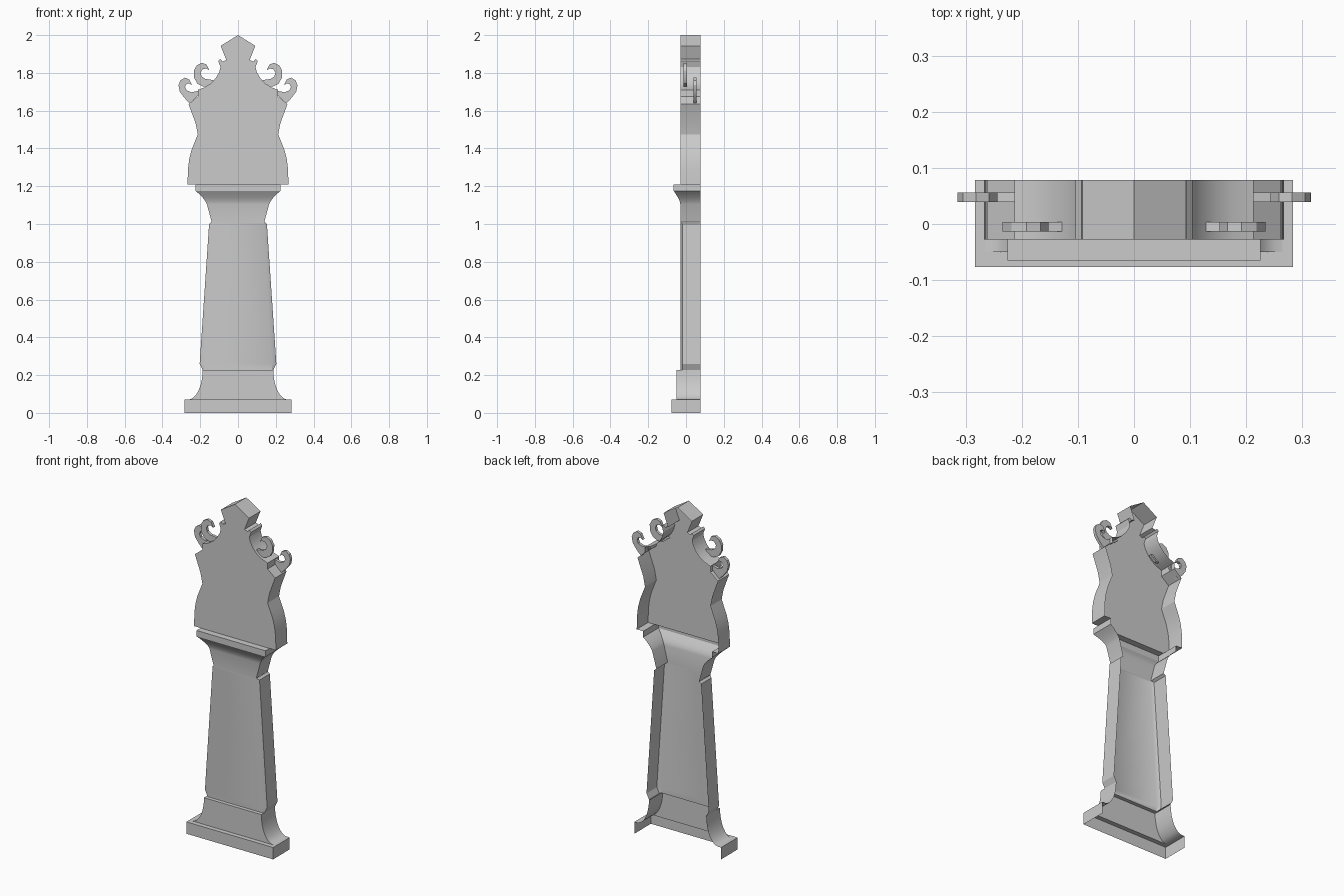
import bpy, bmesh, math

if "Cube" in bpy.data.objects:
    bpy.data.objects.remove(bpy.data.objects["Cube"])

BACK = 0.078     # open rear plane of the whole shell
FACE = -0.028    # front plane of trunk and head


def finish(name, bm, closed=False):
    bmesh.ops.remove_doubles(bm, verts=bm.verts, dist=1e-5)
    bmesh.ops.dissolve_degenerate(bm, edges=bm.edges, dist=1e-5)
    bmesh.ops.recalc_face_normals(bm, faces=bm.faces)
    # open shells must face forward
    if not closed and sum(f.normal.y * f.calc_area() for f in bm.faces) > 0:
        bmesh.ops.reverse_faces(bm, faces=bm.faces)
    me = bpy.data.meshes.new(name)
    bm.to_mesh(me)
    bm.free()
    me.shade_smooth()
    me.set_sharp_from_angle(angle=math.radians(30))
    ob = bpy.data.objects.new(name, me)
    bpy.context.collection.objects.link(ob)
    return ob


def shell(name, rows):
    """Loft three-sided rows upward; each row is z followed by half-path (x, y) points."""
    bm = bmesh.new()
    rings = []
    for z, *half in rows:
        half = [(half[0][0], BACK)] + half
        path = half + [(-x, y) for x, y in reversed(half)]
        rings.append([bm.verts.new((x, y, z)) for x, y in path])
    for a, b in zip(rings, rings[1:]):
        for i in range(len(a) - 1):
            bm.faces.new((a[i], a[i + 1], b[i + 1], b[i]))
    return finish(name, bm)


# plinth with top ledge
shell("plinth", [(0, (.283, -.077)), (.07, (.283, -.077)), (.07, (.262, -.05))])

# concave flared foot with a ledge up to the trunk
foot = []
for i in range(9):
    a = math.pi / 2 * (1 - i / 8)
    foot.append((.228 - .158 * math.sin(a), (.265 - .078 * math.cos(a), -.05)))
foot.append((.228, (.18, FACE)))
shell("flared_foot", foot)

# tapered trunk with chamfered corners
shell("trunk", [
    (.228, (.187, -.018), (.18, FACE)),
    (.26, (.203, -.018), (.178, FACE)),
    (1.0, (.153, -.018), (.138, FACE)),
    (1.01, (.14, FACE), (.138, FACE)),
])

# flared collar and its square cap
shell("collar", [
    (1.01, (.139, FACE)), (1.105, (.165, FACE - .002)), (1.12, (.172, -.033)),
    (1.14, (.187, -.042)), (1.16, (.207, -.055)), (1.175, (.225, -.065)),
    (1.21, (.225, -.065)), (1.21, (.225, FACE)),
])

# head: outline of the right half, from the bottom ledge to the finial peak
outline = [(.225, 1.21), (.267, 1.21), (.265, 1.29), (.258, 1.345), (.245, 1.395),
           (.229, 1.435), (.213, 1.475), (.225, 1.535), (.262, 1.635), (.213, 1.675),
           (.213, 1.71), (.175, 1.724), (.143, 1.745), (.118, 1.772), (.1, 1.803),
           (.093, 1.83), (.104, 1.862), (.094, 1.873), (.082, 1.86), (.062, 1.868),
           (.092, 1.943), (0, 2.0)]
full = outline + [(-x, z) for x, z in reversed(outline[:-1])]
bm = bmesh.new()
front = [bm.verts.new((x, FACE, z)) for x, z in full]
rear = [bm.verts.new((x, BACK, z)) for x, z in full]
bm.faces.new(front)
for i in range(len(full) - 1):
    bm.faces.new((front[i], front[i + 1], rear[i + 1], rear[i]))
finish("head", bm)


def horn(name, pts, y0, y1, side):
    """Flat curled horn cut from a closed outline."""
    bm = bmesh.new()
    face = bm.faces.new([bm.verts.new((side * x, y0, z)) for x, z in pts])
    ext = bmesh.ops.extrude_face_region(bm, geom=[face], use_keep_orig=True)
    for v in ext["geom"]:
        if isinstance(v, bmesh.types.BMVert):
            v.co.y = y1
    finish(name, bm, closed=True)


# curled horns, mirrored left and right
inner = [(.112, 1.757), (.15, 1.728), (.185, 1.728), (.215, 1.743), (.233, 1.775),
         (.234, 1.812), (.218, 1.84), (.192, 1.853), (.167, 1.845), (.152, 1.815),
         (.168, 1.823), (.187, 1.82), (.198, 1.803), (.193, 1.782), (.172, 1.768),
         (.145, 1.764)]
outer = [(.205, 1.69), (.255, 1.638), (.284, 1.668), (.308, 1.7), (.315, 1.735),
         (.305, 1.76), (.282, 1.775), (.258, 1.765), (.243, 1.735), (.258, 1.745),
         (.273, 1.741), (.28, 1.725), (.272, 1.707), (.245, 1.697), (.207, 1.706)]
for side, label in ((1, "right"), (-1, "left")):
    horn("inner_horn_" + label, inner, -.013, .004, side)
    horn("outer_horn_" + label, outer, .039, .056, side)
